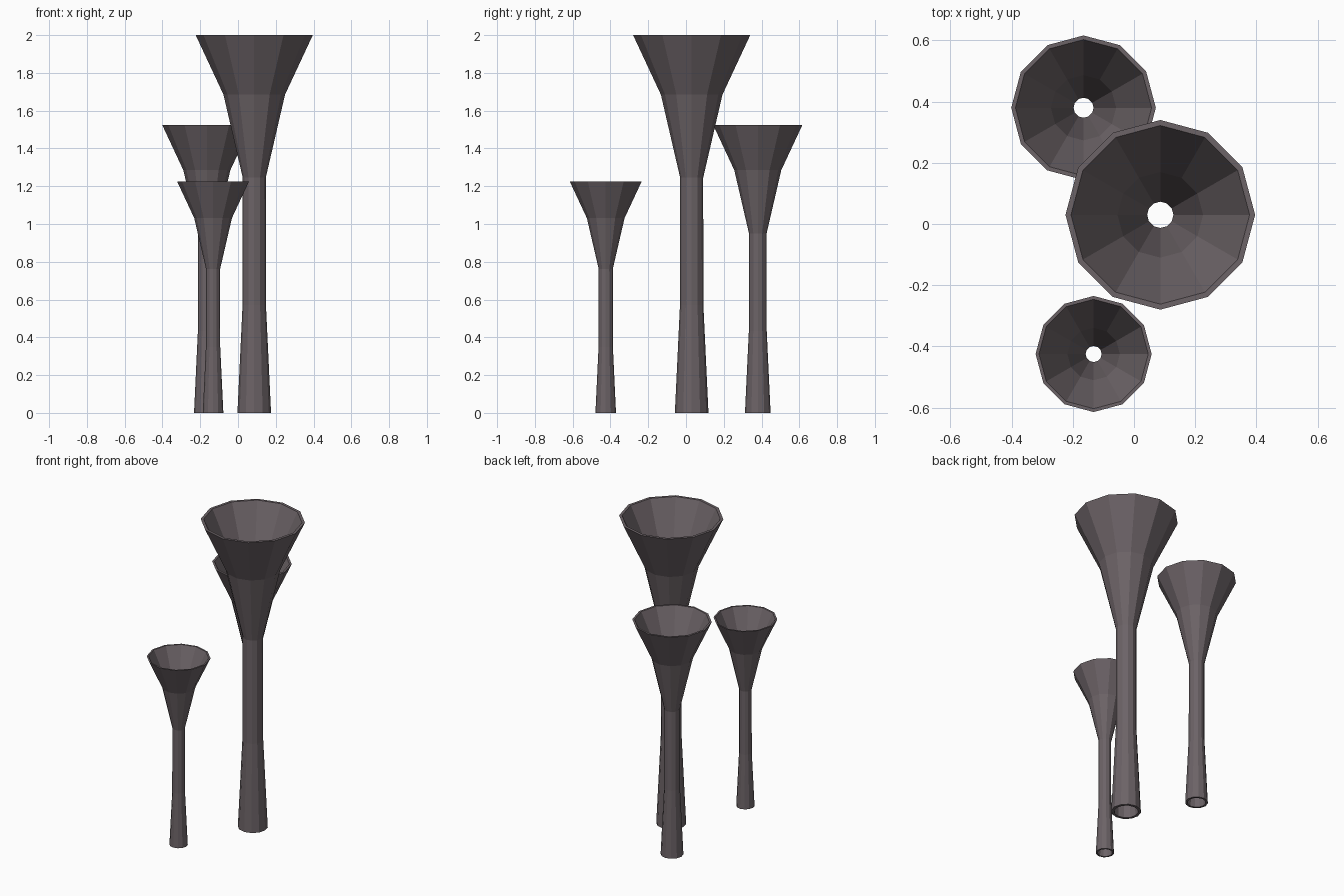
import bpy, bmesh
from math import cos, sin, pi

if "Cube" in bpy.data.objects:
    bpy.data.objects.remove(bpy.data.objects["Cube"])

SIDES = 12

# (radius, height): outer wall going up, then inner wall going down
PROFILE = [(0.089, 0.0), (0.062, 0.57), (0.061, 1.245), (0.163, 1.685), (0.31, 2.0),
           (0.292, 2.0), (0.14, 1.695), (0.043, 1.25), (0.044, 0.57), (0.072, 0.0)]


def trumpet(name, x, y, scale):
    """Lathe the closed profile into a hollow 12-sided flared tube."""
    bm = bmesh.new()
    rings = []
    for r, z in PROFILE:
        rings.append([bm.verts.new((r * scale * cos(2 * pi * i / SIDES),
                                    r * scale * sin(2 * pi * i / SIDES),
                                    z * scale)) for i in range(SIDES)])
    for k, low in enumerate(rings):
        high = rings[(k + 1) % len(rings)]
        for i in range(SIDES):
            j = (i + 1) % SIDES
            bm.faces.new((low[i], low[j], high[j], high[i]))
    bmesh.ops.recalc_face_normals(bm, faces=bm.faces)
    mesh = bpy.data.meshes.new(name)
    bm.to_mesh(mesh)
    bm.free()
    obj = bpy.data.objects.new(name, mesh)
    obj.location = (x, y, 0)
    bpy.context.collection.objects.link(obj)
    # dark warm grey
    mesh.materials.append(mat)


mat = bpy.data.materials.new("dusky_grey")
mat.diffuse_color = (0.15, 0.125, 0.135, 1)
mat.use_nodes = True
mat.node_tree.nodes["Principled BSDF"].inputs["Base Color"].default_value = mat.diffuse_color

# Three tubes of the same shape at different sizes
trumpet("large_trumpet", 0.086, 0.03, 1.0)
trumpet("medium_trumpet", -0.165, 0.38, 0.7625)
trumpet("small_trumpet", -0.132, -0.425, 0.612)
